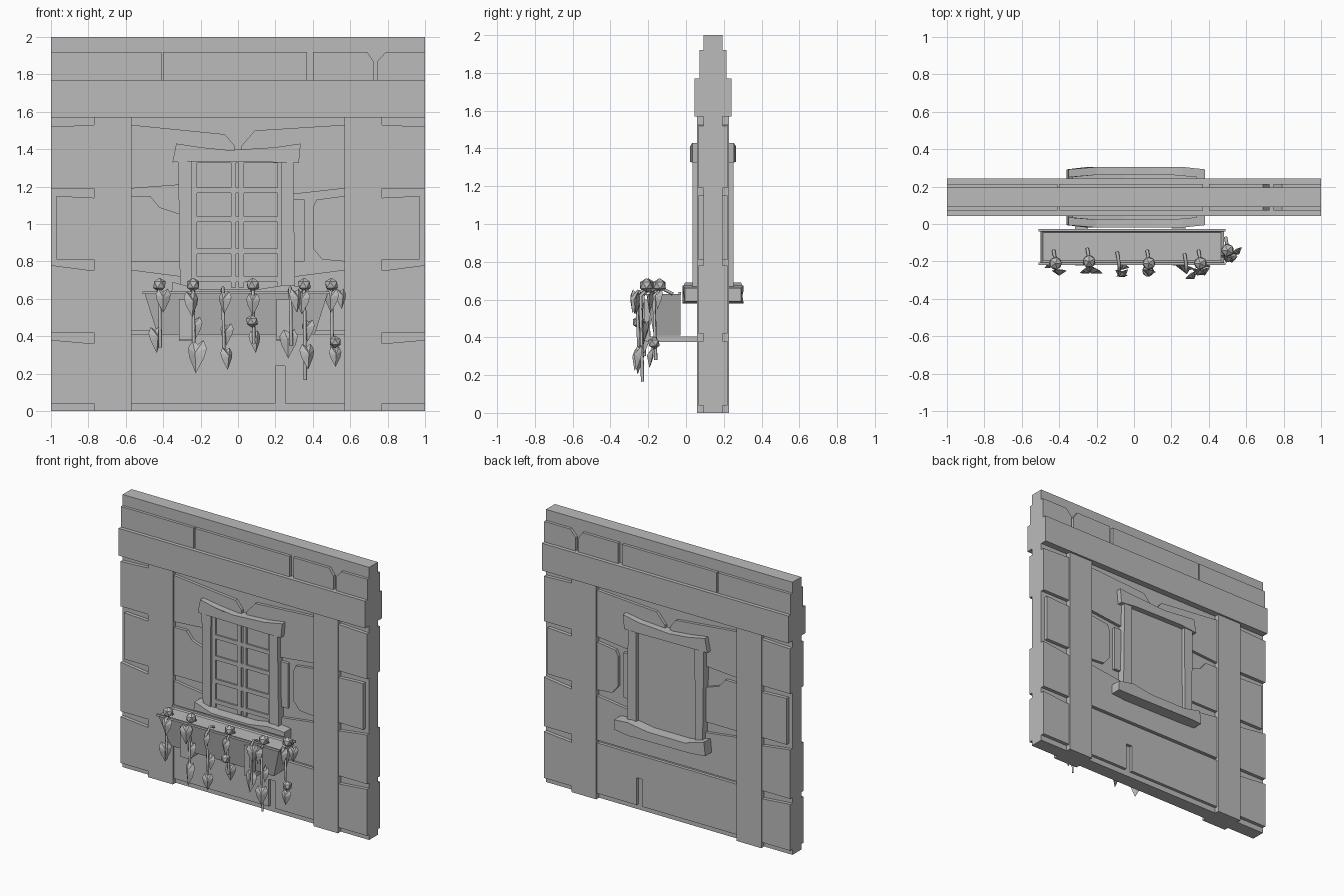
import bpy
import bmesh
import math
from mathutils import Matrix, Vector

cube = bpy.data.objects.get("Cube")
if cube:
    bpy.data.objects.remove(cube, do_unlink=True)

grey = bpy.data.materials.new("plain grey")
grey.use_nodes = True
COLOUR = (0.5, 0.5, 0.5, 1)
grey.diffuse_color = COLOUR
for node in grey.node_tree.nodes:
    if node.type == 'BSDF_PRINCIPLED':
        node.inputs["Base Color"].default_value = COLOUR

WALL_Y = 0.143  # middle plane of the wall


def finish(name, bm):
    bmesh.ops.recalc_face_normals(bm, faces=bm.faces)
    mesh = bpy.data.meshes.new(name)
    bm.to_mesh(mesh)
    bm.free()
    mesh.materials.append(grey)
    obj = bpy.data.objects.new(name, mesh)
    bpy.context.collection.objects.link(obj)
    return obj


def prism(name, outline, y0, y1):
    """Extrude an (x, z) outline from y0 to y1."""
    bm = bmesh.new()
    front = [bm.verts.new((x, y0, z)) for x, z in outline]
    back = [bm.verts.new((x, y1, z)) for x, z in outline]
    bm.faces.new(front)
    bm.faces.new(back[::-1])
    for i in range(len(front)):
        j = (i + 1) % len(front)
        bm.faces.new((front[i], back[i], back[j], front[j]))
    return finish(name, bm)


def slab(name, outline, half):
    """Prism passing right through the wall."""
    return prism(name, outline, WALL_Y - half, WALL_Y + half)


def rect(x0, x1, z0, z1):
    return [(x0, z0), (x1, z0), (x1, z1), (x0, z1)]


# Wall core, beam and columns
slab("wall_core", rect(-1, 1, 0, 2), 0.051)
slab("cross_beam", rect(-1, 1, 1.57, 1.77), 0.099)
for side, label in ((-1, "right"), (1, "left")):
    slab(label + "_column", rect(side * 0.67 - 0.1, side * 0.67 + 0.1, 0, 1.57), 0.084)

# Top course of stones
for outline in (rect(-1, -0.41, 1.77, 1.92), rect(-0.4, 0.37, 1.77, 1.92),
                [(0.4, 1.77), (0.725, 1.77), (0.725, 1.87), (0.69, 1.92), (0.4, 1.92)],
                [(0.745, 1.77), (1, 1.77), (1, 1.92), (0.79, 1.92), (0.745, 1.87)]):
    slab("top_stone", outline, 0.072)

# Stones outside the columns
for side in (-1, 1):
    for z_out, z_in, z_low, edge in ((1.52, 1.53, 1.19, 1), (1.15, 1.14, 0.81, 0.97),
                                     (0.78, 0.75, 0.42, 1), (0.38, 0.36, 0.04, 1)):
        slab("outer_stone", [(side * edge, z_low), (side * edge, z_out),
                             (side * 0.77, z_in), (side * 0.77, z_low)], 0.077)

# Stones between the columns
for outline in (
        [(-0.57, 1.19), (-0.3, 1.21), (-0.02, 1.21), (-0.02, 1.42), (-0.07, 1.48), (-0.57, 1.53)],
        [(0.57, 1.19), (0.3, 1.16), (0.02, 1.16), (0.02, 1.42), (0.09, 1.5), (0.57, 1.53)],
        [(-0.57, 0.8), (-0.3, 0.8), (-0.3, 1.05), (-0.42, 1.09), (-0.47, 1.15), (-0.57, 1.15)],
        [(0.45, 0.81), (0.57, 0.8), (0.57, 1.15), (0.42, 1.13), (0.4, 1.09), (0.4, 0.87)],
        rect(0.25, 0.355, 0.8, 1.13),
        [(-0.57, 0.43), (0.57, 0.43), (0.57, 0.755), (0.3, 0.72), (-0.3, 0.72), (-0.57, 0.755)],
        rect(-0.57, 0.2, 0.04, 0.24), rect(0.25, 0.57, 0.04, 0.24), rect(-0.57, 0.57, 0.24, 0.41)):
    slab("inner_stone", outline, 0.073)

# Window: flat panel, raised bars on the front, surround
slab("window_panel", rect(-0.28, 0.26, 0.64, 1.35), 0.08)
FRONT = WALL_Y - 0.08
bars = [rect(x - w, x + w, 0.66, 1.34) for x, w in ((-0.24, 0.02), (-0.024, 0.014), (0.017, 0.014), (0.23, 0.02))]
bars += [rect(-0.25, 0.25, z, z + 0.03) for z in (0.69, 0.84, 1.01, 1.165, 1.325)]
for outline in bars:
    prism("window_bar", outline, FRONT - 0.012, FRONT + 0.01)
slab("right_post", [(-0.31, 0.66), (-0.25, 0.66), (-0.245, 1.35), (-0.32, 1.35)], 0.108)
slab("left_post", [(0.23, 0.66), (0.305, 0.66), (0.295, 1.35), (0.23, 1.35)], 0.108)


def trim(name, outline, half, pinch):
    """Slab whose front and back edges pull in towards the ends."""
    obj = slab(name, outline, half)
    for v in obj.data.vertices:
        if abs(v.co.x) > 0.3:
            v.co.y = WALL_Y + (v.co.y - WALL_Y) * pinch


trim("lintel", [(-0.35, 1.33), (-0.2, 1.335), (0.2, 1.33), (0.325, 1.325), (0.335, 1.43),
                (0.2, 1.41), (-0.05, 1.395), (-0.2, 1.41), (-0.33, 1.43)], 0.122, 0.9)
trim("sill", [(-0.36, 0.59), (-0.25, 0.585), (0.26, 0.58), (0.38, 0.59), (0.38, 0.66),
              (0.26, 0.675), (0.1, 0.65), (-0.2, 0.65), (-0.35, 0.69)], 0.162, 0.92)

# Flower box: tapered trough with a rim and soil
bm = bmesh.new()
bmesh.ops.create_cube(bm, size=1)
for v in bm.verts:
    top = v.co.z > 0
    v.co = Vector((v.co.x * (0.98 if top else 0.84) - 0.01,
                   (-0.03 if v.co.y > 0 else -0.21) if top else (-0.03 if v.co.y > 0 else -0.17),
                   0.63 if top else 0.41))
lid = [f for f in bm.faces if f.normal.z > 0.5 or f.calc_center_median().z > 0.6]
bmesh.ops.inset_region(bm, faces=lid, thickness=0.02)
for v in {v for f in lid for v in f.verts}:
    v.co.z -= 0.015
finish("flower_box", bm)
for y in (-0.033, -0.212):
    prism("box_rim", rect(-0.51, 0.49, 0.625, 0.64), y - 0.006, y + 0.006)

# Brackets holding the box against the wall
for x in (-0.28, 0.24):
    prism("bracket_arm", rect(x - 0.035, x + 0.035, 0.375, 0.405), -0.21, 0.1)
    prism("bracket_plate", rect(x - 0.035, x + 0.035, 0.38, 0.6), -0.222, -0.19)


def stem(points, radius=0.009):
    curve = bpy.data.curves.new("vine_stem", 'CURVE')
    curve.dimensions = '3D'
    curve.bevel_depth = radius
    curve.bevel_resolution = 0
    curve.use_fill_caps = True
    spline = curve.splines.new('POLY')
    spline.points.add(len(points) - 1)
    for p, co in zip(spline.points, points):
        p.co = (*co, 1)
    curve.materials.append(grey)
    obj = bpy.data.objects.new("vine_stem", curve)
    bpy.context.collection.objects.link(obj)


def bud(x, y, z, radius=0.038):
    bm = bmesh.new()
    bmesh.ops.create_icosphere(bm, subdivisions=1, radius=radius,
                               matrix=Matrix.Translation((x, y, z)) @ Matrix.Rotation(x * 9, 4, 'Z'))
    finish("flower_bud", bm)


HEART = [(0, 0.38), (0.3, 0.5), (0.5, 0.25), (0.4, -0.02), (0, -0.5)]


def leaf(x, y, z, width, height, turn):
    """Heart-shaped leaf, folded along its middle, tip down."""
    bm = bmesh.new()
    outline = HEART + [(-a, b) for a, b in HEART[-2:0:-1]]
    ring = [bm.verts.new((a * width, 0, b * height)) for a, b in outline]
    for depth in (-0.024, 0.012):
        mid = bm.verts.new((0, depth, height * 0.1))
        for i, v in enumerate(ring):
            bm.faces.new((v, ring[(i + 1) % len(ring)], mid))
    spin = Matrix.Rotation(turn, 4, 'Z') @ Matrix.Rotation(-0.15, 4, 'X')
    bm.transform(Matrix.Translation((x, y, z)) @ spin)
    finish("vine_leaf", bm)


# Hanging vines: x, y, lowest stem point, leaves as (x offset, z, height)
vines = [
    (-0.42, -0.23, 0.34, ((0.02, 0.59, 0.13), (-0.02, 0.38, 0.14))),
    (-0.24, -0.22, 0.3, ((-0.01, 0.57, 0.14), (0.01, 0.44, 0.13), (0.02, 0.29, 0.18))),
    (-0.08, -0.24, 0.3, ((0.01, 0.58, 0.12), (0.02, 0.41, 0.12), (0.02, 0.28, 0.12))),
    (0.08, -0.23, 0.36, ((0, 0.57, 0.12), (0.01, 0.37, 0.12))),
    (0.28, -0.25, 0.35, ((0.03, 0.59, 0.13), (-0.01, 0.36, 0.16))),
    (0.355, -0.23, 0.165, ((-0.01, 0.58, 0.13), (0.02, 0.43, 0.12), (0.015, 0.29, 0.14))),
    (0.5, -0.16, 0.28, ((0, 0.59, 0.13), (0.05, 0.6, 0.11), (0.02, 0.29, 0.11))),
]
for i, (x, y, low, leaves) in enumerate(vines):
    stem([(x - 0.01, y + 0.09, 0.63), (x, y + 0.03, 0.66), (x, y - 0.01, 0.62), (x + 0.005, y, low)])
    for k, (dx, z, height) in enumerate(leaves):
        leaf(x + dx, y - 0.025 + 0.04 * (k % 2), z, height * 0.62, height, math.sin(i * 2 + k * 1.7) * 0.6)
    if i not in (2, 4):
        bud(x, y + 0.02, 0.675)
bud(0.075, -0.25, 0.48, 0.035)
bud(0.52, -0.17, 0.37, 0.034)
